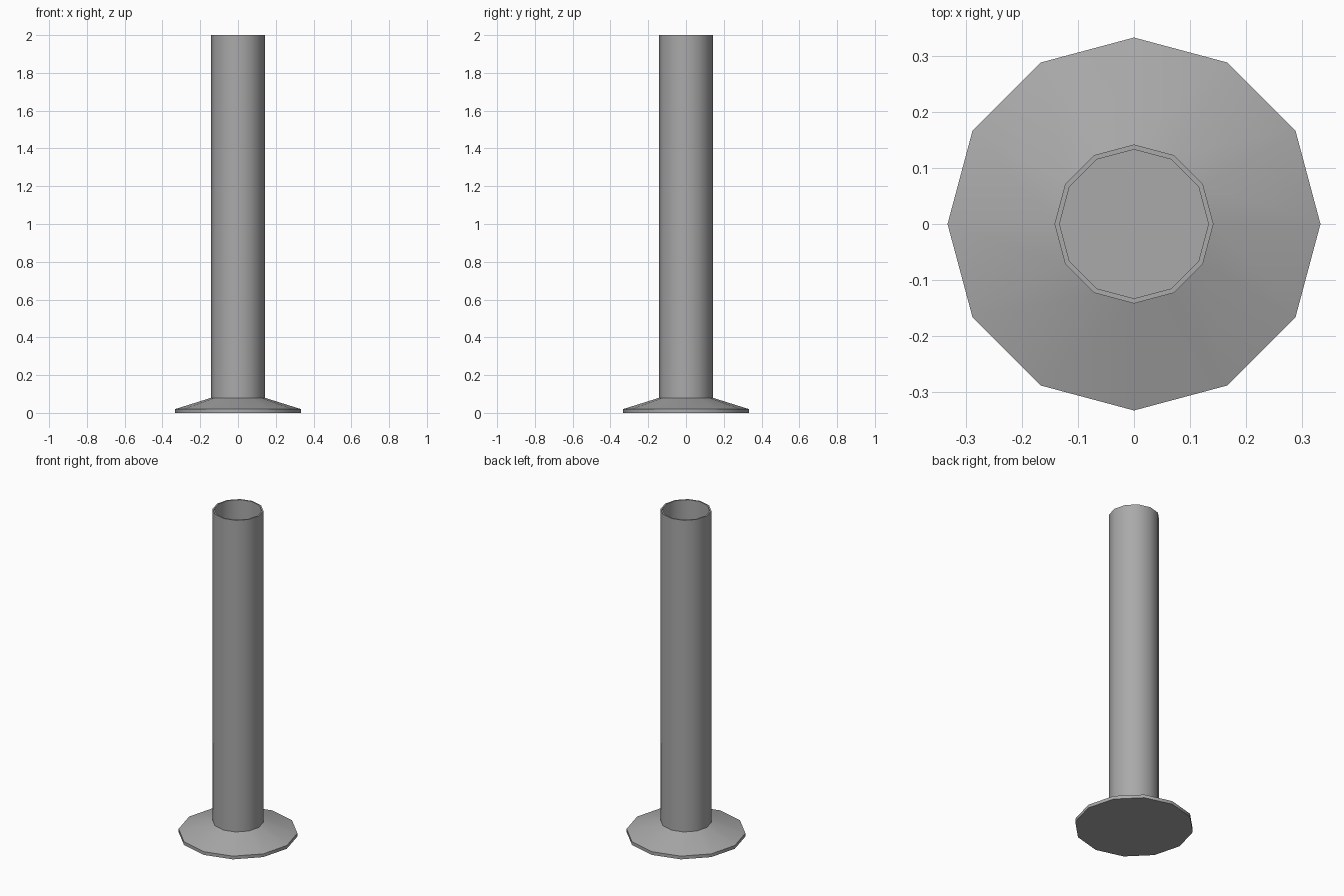
import bpy
import bmesh
import math

SIDES = 12

if "Cube" in bpy.data.objects:
    bpy.data.objects.remove(bpy.data.objects["Cube"], do_unlink=True)

# Single grey finish
grey = bpy.data.materials.new("plain_grey")
grey.use_nodes = True
colour = (0.4, 0.4, 0.4, 1.0)
grey.diffuse_color = colour
grey.node_tree.nodes["Principled BSDF"].inputs["Base Color"].default_value = colour


def lathe(name, profile):
    """Turn a (radius, z) profile into a solid with capped first and last rings."""
    bm = bmesh.new()
    rings = []
    for radius, z in profile:
        angles = [math.tau * i / SIDES for i in range(SIDES)]
        rings.append([bm.verts.new((radius * math.cos(a), radius * math.sin(a), z))
                      for a in angles])
    for low, high in zip(rings, rings[1:]):
        for i in range(SIDES):
            j = (i + 1) % SIDES
            bm.faces.new((low[i], low[j], high[j], high[i]))
    bm.faces.new(rings[0][::-1])
    bm.faces.new(rings[-1])
    bmesh.ops.recalc_face_normals(bm, faces=bm.faces)
    mesh = bpy.data.meshes.new(name)
    bm.to_mesh(mesh)
    bm.free()
    mesh.materials.append(grey)
    obj = bpy.data.objects.new(name, mesh)
    bpy.context.collection.objects.link(obj)
    bpy.ops.object.select_all(action='DESELECT')
    obj.select_set(True)
    bpy.context.view_layer.objects.active = obj
    bpy.ops.object.shade_smooth_by_angle(angle=math.radians(40))
    return obj


# Flared foot, thin rim, sloping shoulder, hollow tube and inner floor
lathe("flanged_tube", [
    (0.333, 0.0),
    (0.333, 0.02),
    (0.142, 0.08),
    (0.142, 2.0),
    (0.133, 2.0),
    (0.133, 0.08),
])
